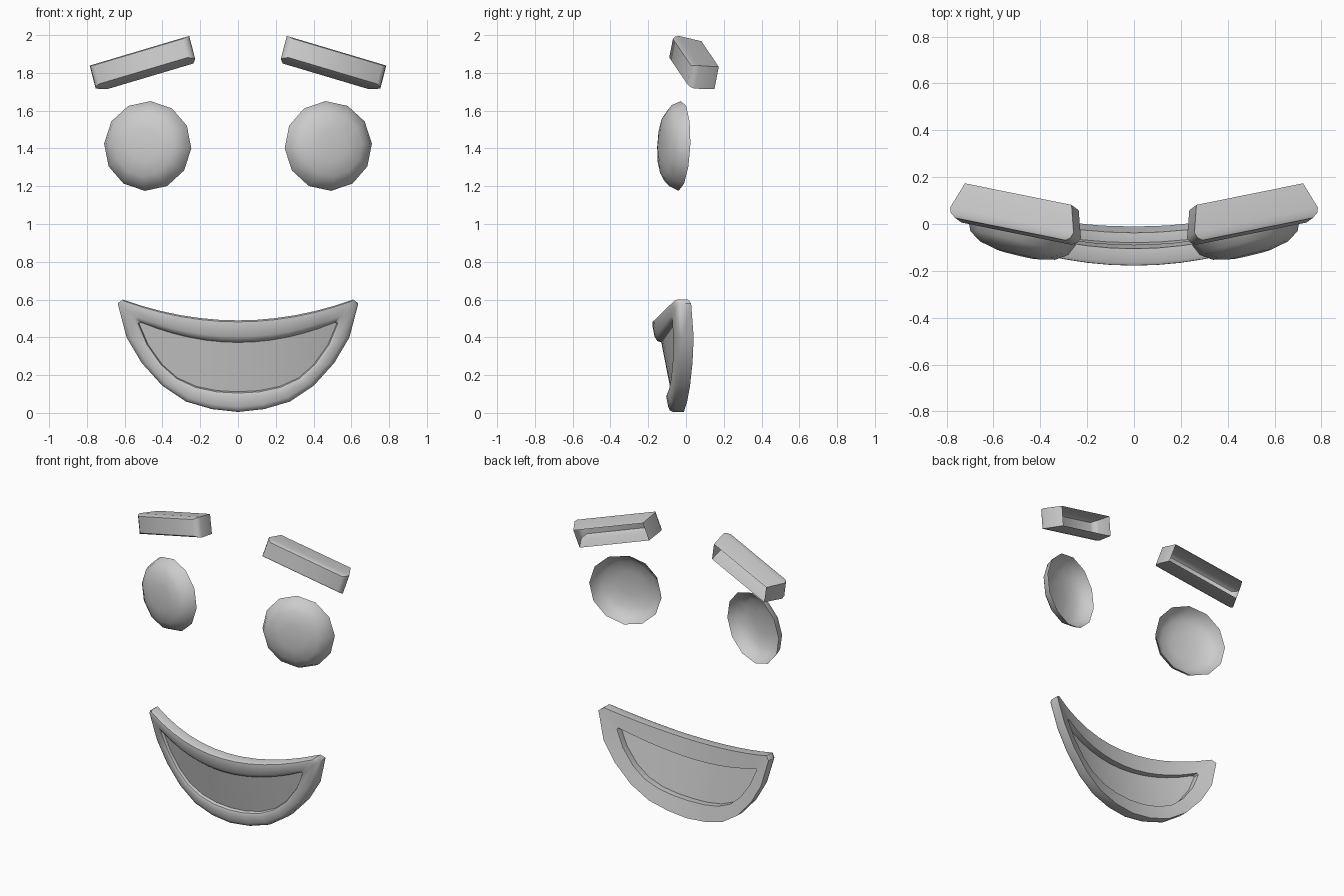
import bpy, bmesh, math
from mathutils import Vector

if "Cube" in bpy.data.objects:
    bpy.data.objects.remove(bpy.data.objects["Cube"])


def finish(name, bm, facing=None, angle=50):
    if facing is None:
        bmesh.ops.recalc_face_normals(bm, faces=bm.faces)
    else:
        bm.normal_update()
        if sum(f.normal.dot(facing) * f.calc_area() for f in bm.faces) < 0:
            bmesh.ops.reverse_faces(bm, faces=bm.faces)
    me = bpy.data.meshes.new(name)
    bm.to_mesh(me)
    bm.free()
    ob = bpy.data.objects.new(name, me)
    bpy.context.collection.objects.link(ob)
    bpy.ops.object.select_all(action='DESELECT')
    ob.select_set(True)
    bpy.context.view_layer.objects.active = ob
    bpy.ops.object.shade_smooth_by_angle(angle=math.radians(angle))
    return ob


def loft(bm, loops, wrap=False, cap=False):
    rings = [[bm.verts.new(p) for p in lp] for lp in loops]
    n = len(rings[0])
    pairs = list(zip(rings, rings[1:])) + ([(rings[-1], rings[0])] if wrap else [])
    for a, b in pairs:
        for i in range(n):
            j = (i + 1) % n
            bm.faces.new((a[i], a[j], b[j], b[i]))
    if cap:
        bm.faces.new(rings[-1])


def frame(length, out):
    # orthonormal axes: along, up, outward
    L = Vector(length).normalized()
    D = Vector(out)
    D = (D - L * D.dot(L)).normalized()
    return L, D.cross(L) * -1 if D.cross(L).z < 0 else D.cross(L), D


def mirrored(p, s):
    return Vector((p.x * s, p.y, p.z))


for s, side in ((1, "right"), (-1, "left")):
    # eye: shallow twelve-sided dome, open at the back
    L, H, D = frame((0.97, 0.235, 0), (0.235, -0.97, 0.04))
    c = Vector((0.478, -0.033, 1.413))
    loops = []
    for r, h in ((0.238, 0), (0.215, 0.05), (0.165, 0.083), (0.085, 0.1)):
        ring = []
        for i in range(12):
            a = math.radians(3 + 30 * i)
            ring.append(mirrored(c + L * r * math.cos(a) + H * r * math.sin(a) + D * h, s))
        loops.append(ring)
    bm = bmesh.new()
    loft(bm, loops, cap=True)
    finish("eye_" + side, bm, mirrored(D, s))

    # brow: flared box with a rounded front, open at the back
    L, H, D = frame((0.94, 0.19, -0.28), (0.22, -0.95, 0.13))
    c = Vector((0.479, 0.116, 1.841))
    loops = [[mirrored(c + L * hl * u + H * hh * v + D * d, s)
              for u, v in ((-1, -1), (1, -1), (1, 1), (-1, 1))]
             for hl, hh, d in ((0.242, 0.062, 0), (0.28, 0.064, 0.115),
                               (0.272, 0.06, 0.138), (0.25, 0.052, 0.153))]
    bm = bmesh.new()
    loft(bm, loops, cap=True)
    finish("brow_" + side, bm, mirrored(D, s))


# mouth: outlines in x, z on a curved front surface
def front_y(x, z):
    return -0.088 - 0.195 * z + 0.37 * x * x


def on_mouth(x, z, depth):
    return Vector((x, front_y(x, z) + depth, z))


def outline(half_w, z_mid, rise, bottom):
    top = [(half_w * k / 6, z_mid + rise * (k / 6) ** 2) for k in range(-6, 7)]
    low = bottom + [(-x, z) for x, z in reversed(bottom[:-1])]
    return top, low


outer_top, outer_low = outline(0.61, 0.49, 0.11, [
    (0.637, 0.58), (0.59, 0.4), (0.51, 0.265), (0.4, 0.143), (0.275, 0.06), (0.138, 0.02), (0, 0.005)])
inner_top, inner_low = outline(0.515, 0.373, 0.107, [
    (0.522, 0.47), (0.475, 0.36), (0.4, 0.255), (0.32, 0.185), (0.22, 0.14), (0.11, 0.118), (0, 0.112)])
outer, inner = outer_top + outer_low, inner_top + inner_low

# mouth rim: closed ring with softened front edges
bm = bmesh.new()
section = ((0, 0.078), (0, 0.02), (0.07, 0.005), (0.25, 0), (0.75, 0), (0.93, 0.01), (1, 0.03), (1, 0.072))
loft(bm, [[on_mouth(a[0] + (b[0] - a[0]) * t, a[1] + (b[1] - a[1]) * t, d)
           for a, b in zip(outer, inner)] for t, d in section], wrap=True)
finish("mouth_rim", bm)

# mouth panel: thin sheet set slightly behind the rim front
bm = bmesh.new()
low = inner_low[::-1]
rows = [[bm.verts.new(on_mouth(a[0] + (b[0] - a[0]) * t, a[1] + (b[1] - a[1]) * t, 0.03))
         for a, b in zip(inner_top, low)] for t in (0, 0.25, 0.5, 0.75, 1)]
for a, b in zip(rows, rows[1:]):
    for i in range(12):
        bm.faces.new((a[i], a[i + 1], b[i + 1], b[i]))
finish("mouth_panel", bm, Vector((0, -1, 0)))
